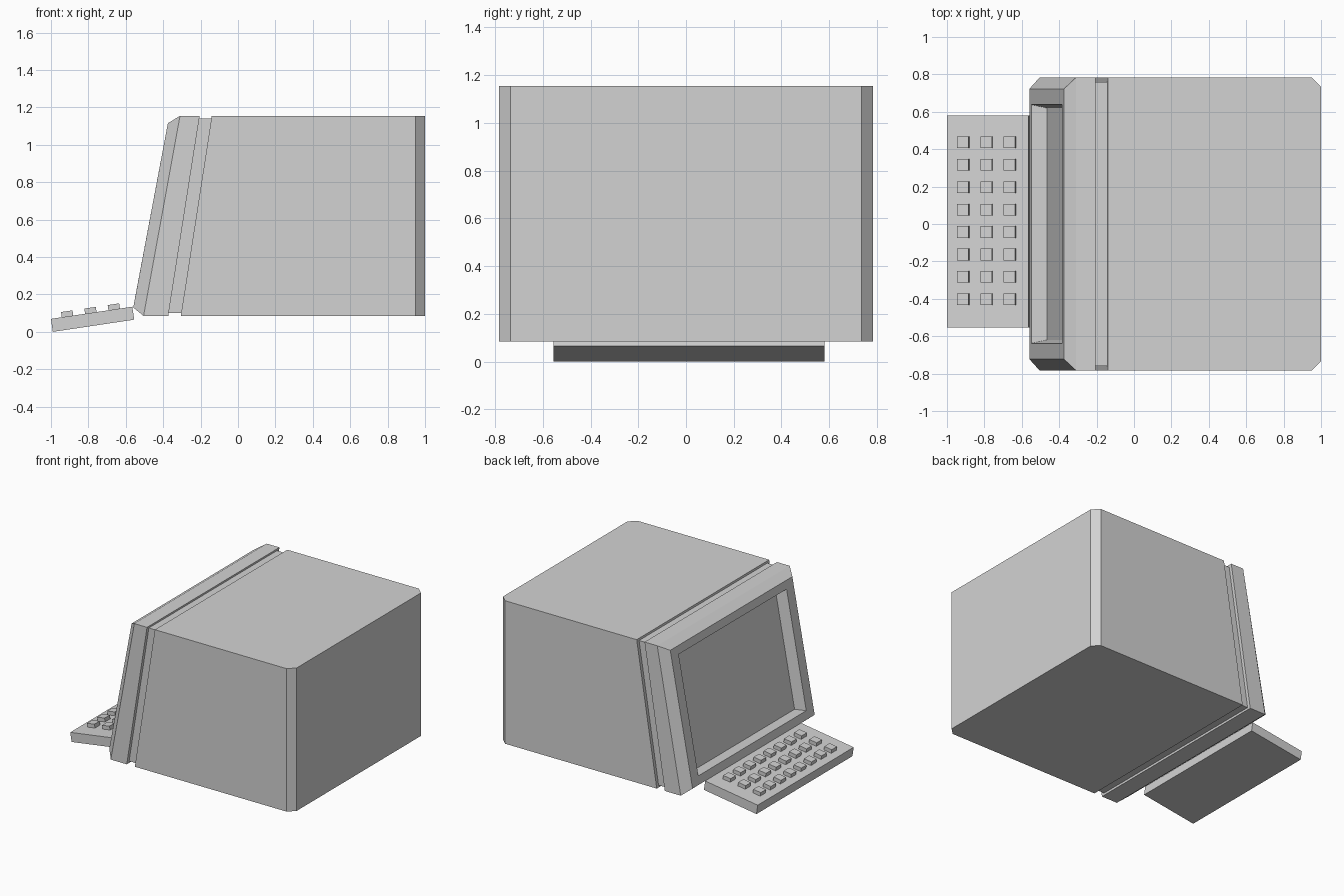
import bpy, bmesh, math
from mathutils import Matrix, Vector

if "Cube" in bpy.data.objects:
    bpy.data.objects.remove(bpy.data.objects["Cube"], do_unlink=True)

GREY = (0.65, 0.65, 0.65, 1)
mat = bpy.data.materials.new("light grey plastic")
mat.use_nodes = True
mat.diffuse_color = GREY
mat.node_tree.nodes["Principled BSDF"].inputs["Base Color"].default_value = GREY


def finish(name, bm):
    bmesh.ops.recalc_face_normals(bm, faces=bm.faces)
    mesh = bpy.data.meshes.new(name)
    bm.to_mesh(mesh)
    bm.free()
    mesh.materials.append(mat)
    obj = bpy.data.objects.new(name, mesh)
    bpy.context.collection.objects.link(obj)
    return obj


def loft(name, sections):
    """Join leaning rectangles (bottom x, bottom z, top x, top z, half width)."""
    bm = bmesh.new()
    rings = []
    for xb, zb, xt, zt, w in sections:
        corners = [(xb, -w, zb), (xb, w, zb), (xt, w, zt), (xt, -w, zt)]
        rings.append([bm.verts.new(c) for c in corners])
    for a, b in zip(rings, rings[1:]):
        for i in range(4):
            j = (i + 1) % 4
            bm.faces.new((a[i], a[j], b[j], b[i]))
    bm.faces.new(rings[0])
    bm.faces.new(rings[-1])
    return finish(name, bm)


LOW, HIGH, WIDE = 0.085, 1.155, 0.783

# Screen surround: recessed screen, opening, front face, shoulder, back
loft("screen_bezel", [
    (-0.465, 0.185, -0.308, 1.025, 0.62),
    (-0.549, 0.19, -0.386, 1.056, 0.638),
    (-0.56, 0.13, -0.375, 1.115, 0.722),
    (-0.505, LOW, -0.31, HIGH, WIDE),
    (-0.373, LOW, -0.205, HIGH, WIDE),
])

# Slim neck forming the groove behind the bezel
loft("groove_neck", [
    (-0.38, 0.1, -0.212, 1.14, 0.758),
    (-0.295, 0.1, -0.13, 1.14, 0.758),
])

# Main housing with bevelled rear uprights
loft("cabinet", [
    (-0.306, LOW, -0.14, HIGH, WIDE),
    (0.95, LOW, 0.95, HIGH, WIDE),
    (1.0, LOW, 1.0, HIGH, 0.735),
])

# Tilted keyboard, centred slightly off the middle
TILT = Matrix.Rotation(-math.radians(8.5), 4, 'Y')
PLACE = Matrix.Translation((-0.99, 0.013, 0)) @ TILT
LENGTH, THICK, DEPTH = 0.44, 0.07, 1.135


def box(bm, centre, size):
    local = Matrix.Translation(centre) @ Matrix.Diagonal(Vector(size).to_4d())
    bmesh.ops.create_cube(bm, size=1, matrix=PLACE @ local)


bm = bmesh.new()
box(bm, (LENGTH / 2, 0, THICK / 2), (LENGTH, DEPTH, THICK))
finish("keyboard_base", bm)

# Three rows of eight keys
bm = bmesh.new()
for row in range(3):
    for col in range(8):
        box(bm, (0.09 + row * 0.126, 0.004 + (col - 3.5) * 0.12, THICK + 0.013),
            (0.062, 0.062, 0.03))
finish("keys", bm)
